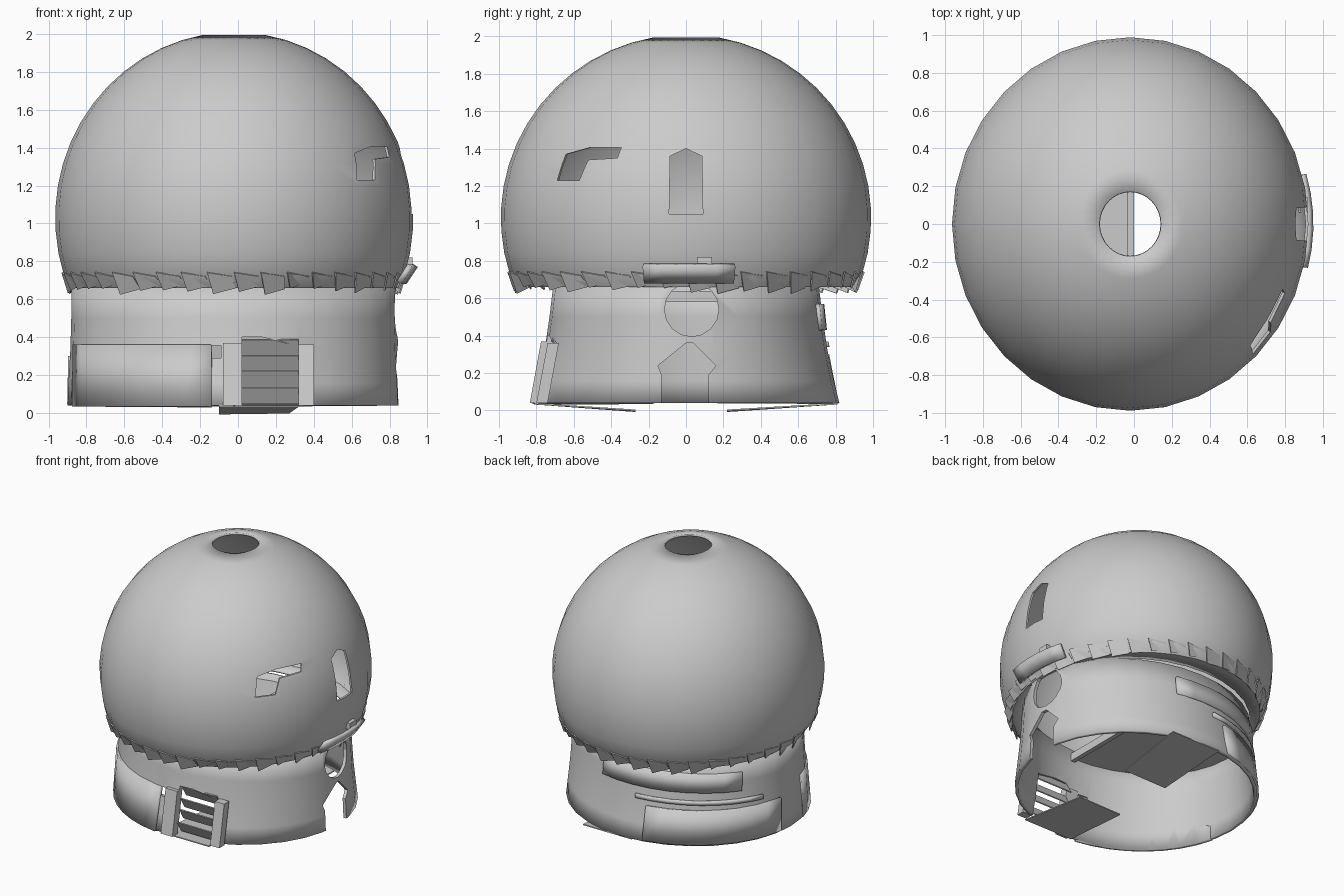
import bpy, bmesh, math, random
from mathutils import Vector, Matrix

if "Cube" in bpy.data.objects:
    bpy.data.objects.remove(bpy.data.objects["Cube"])

random.seed(4)
CX = -0.02
grey = bpy.data.materials.new("plaster_grey")
grey.diffuse_color = (0.6, 0.6, 0.6, 1)
grey.use_nodes = True
grey.node_tree.nodes["Principled BSDF"].inputs["Base Color"].default_value = grey.diffuse_color


def make(name, verts, faces, thick=0.0, smooth=None):
    me = bpy.data.meshes.new(name)
    me.from_pydata(verts, [], faces)
    me.materials.append(grey)
    ob = bpy.data.objects.new(name, me)
    bpy.context.collection.objects.link(ob)
    bm = bmesh.new()
    bm.from_mesh(me)
    bmesh.ops.recalc_face_normals(bm, faces=bm.faces)
    bm.to_mesh(me)
    bm.free()
    if thick:
        m = ob.modifiers.new("shell", "SOLIDIFY")
        m.thickness = thick
        m.offset = -1
    if smooth:
        bpy.context.view_layer.objects.active = ob
        for o in bpy.context.selected_objects:
            o.select_set(False)
        ob.select_set(True)
        bpy.ops.object.shade_smooth_by_angle(angle=math.radians(smooth))
    return ob


def lathe(name, profile, thick, n=32):
    """Profile points are (x radius, y radius, z)."""
    v = [(CX + rx * math.cos(2 * math.pi * i / n), ry * math.sin(2 * math.pi * i / n), z)
         for rx, ry, z in profile for i in range(n)]
    f = [(j * n + i, j * n + (i + 1) % n, (j + 1) * n + (i + 1) % n, (j + 1) * n + i)
         for j in range(len(profile) - 1) for i in range(n)]
    return make(name, v, f, thick, 35)


def cut(target, name, outline, origin, angle, depth=0.5):
    """Cut an outline (across, up) through a wall; angle is the outward direction."""
    out = Vector((math.cos(angle), math.sin(angle), 0))
    side = Vector((-out.y, out.x, 0))
    o = Vector(origin)
    n = len(outline)
    v = [o + side * a + Vector((0, 0, b)) + out * d
         for d in (-depth / 2, depth / 2) for a, b in outline]
    f = [tuple(range(n)), tuple(range(2 * n - 1, n - 1, -1))]
    f += [(i, i + n, (i + 1) % n + n, (i + 1) % n) for i in range(n)]
    c = make(name, v, f)
    c.hide_render = True
    c.hide_viewport = True
    m = target.modifiers.new(name, "BOOLEAN")
    m.operation = "DIFFERENCE"
    m.solver = "EXACT"
    m.object = c


def curved_panel(name, a0, a1, z0, z1, r_low, r_high, thick=0.03, n=8):
    v, f = [], []
    for i in range(n + 1):
        a = math.radians(a0 + (a1 - a0) * i / n)
        for (rx, ry), z in ((r_low, z0), (r_high, z1)):
            v.append((CX + rx * math.cos(a), ry * math.sin(a), z))
    f = [(2 * i, 2 * i + 2, 2 * i + 3, 2 * i + 1) for i in range(n)]
    return make(name, v, f, thick, 35)


def block(name, x0, x1, y0, y1, z0, z1, lean=0.0):
    """Box whose top is shifted by lean along y."""
    v = [(x, y + (lean if z == z1 else 0), z) for z in (z0, z1)
         for x, y in ((x0, y0), (x1, y0), (x1, y1), (x0, y1))]
    return make(name, v, [(3, 2, 1, 0), (4, 5, 6, 7), (0, 1, 5, 4),
                          (1, 2, 6, 5), (2, 3, 7, 6), (3, 0, 4, 7)])


# Dome shell, open at the crown, tucked in under the eaves
prof = []
for k in range(15):
    t = math.radians(80 - k * (80 + 18) / 14)
    prof.append((0.945 * math.cos(t), 0.99 * math.cos(t), 1.03 + 0.98 * math.sin(t)))
prof += [(0.86, 0.89, 0.66), (0.83, 0.76, 0.66)]
dome = lathe("dome", prof, 0.015)
gable = [(-0.09, 1.05), (0.09, 1.05), (0.085, 1.36), (0, 1.40), (-0.085, 1.36)]
cut(dome, "side_window_cutter", gable, (0.85, 0.0, 0), 0, 0.4)
notch = [(-0.21, 1.23), (-0.06, 1.23), (-0.02, 1.34), (0.15, 1.35),
         (0.16, 1.405), (-0.03, 1.405), (-0.18, 1.37)]
cut(dome, "stepped_window_cutter", notch, (0.74, -0.51, 0), math.radians(-36), 0.4)

# Tapered lower wall with openings
wall = lathe("lower_wall", [(0.86, 0.71, 0.67), (0.86, 0.73, 0.5), (0.865, 0.755, 0.33),
                            (0.875, 0.79, 0.16), (0.88, 0.82, 0.04)], 0.025)
rnd = [(0.145 * math.cos(math.pi * i / 8), 0.54 + 0.145 * math.sin(math.pi * i / 8))
       for i in range(16)]
cut(wall, "round_window_cutter", rnd, (0.85, 0.03, 0), 0)
arch = [(-0.13, 0.0), (0.12, 0.0), (0.12, 0.19), (0.16, 0.24), (0.04, 0.36),
        (0.0, 0.36), (-0.15, 0.24), (-0.13, 0.19)]
cut(wall, "side_door_cutter", arch, (0.85, 0.0, 0), 0)
door = [(0.02, 0.0), (0.32, 0.0), (0.32, 0.35), (0.13, 0.40), (0.02, 0.40)]
cut(wall, "front_door_cutter", door, (0, -0.8, 0), -math.pi / 2)
hatch = [(-0.17, 0.29), (-0.09, 0.29), (-0.09, 0.355), (-0.17, 0.355)]
cut(wall, "hatch_cutter", hatch, (0, -0.8, 0), -math.pi / 2)

# Ragged shingles under the eaves
for i in range(40):
    a = 2 * math.pi * i / 40
    w = 0.11
    drop = random.uniform(0.62, 0.66)
    pts = []
    for da, r, z in ((0, 0.965, 0.74), (w * 1.3, 0.95, 0.72),
                     (w * 1.5, 0.90, drop + 0.03), (0.03, 0.93, drop)):
        pts.append((CX + 0.945 * r * math.cos(a + da), 0.99 * r * math.sin(a + da), z))
    make("eave_shingle", pts, [(0, 1, 2, 3)], 0.008)

# Ledge below the side window
curved_panel("side_ledge", -14, 16, 0.68, 0.77, (0.91, 0.93), (0.97, 0.96), 0.03, 5)
block("ledge_peg", 0.87, 0.92, 0.06, 0.14, 0.77, 0.82)

# Raised panels on the front left and on the back
curved_panel("front_panel", 193, 262, 0.035, 0.36, (0.88, 0.83), (0.875, 0.765))
curved_panel("back_low_panel", 101, 172, 0.05, 0.30, (0.89, 0.83), (0.885, 0.78))
curved_panel("back_high_panel", 75, 148, 0.43, 0.57, (0.875, 0.755), (0.875, 0.74))
curved_panel("back_strip", 95, 160, 0.34, 0.37, (0.885, 0.77), (0.885, 0.765))

# Front doorway: posts and slats leaning inwards at their feet
block("door_post_left", -0.08, 0.02, -0.835, -0.77, 0.04, 0.37, 0.06)
block("door_post_right", 0.32, 0.40, -0.80, -0.74, 0.04, 0.36, 0.06)
for i in range(4):
    z = 0.05 + i * 0.085
    y = -0.77 + i * 0.02
    make("door_slat", [(0.02, y + 0.05, z), (0.32, y + 0.05, z),
                       (0.32, y, z + 0.085), (0.02, y, z + 0.085)], [(0, 1, 2, 3)], 0.008)

# Shallow ramps in the open base
for name, y0, y1 in (("front_ramp", -0.81, -0.27), ("back_ramp", 0.81, 0.22)):
    make(name, [(-0.1, y0, 0.04), (0.32, y0, 0.04), (0.27, y1, 0.005), (-0.1, y1, 0.0)],
         [(0, 1, 2, 3)], 0.008)

# Half floor inside and the beam along its edge
n = 16
half = [(CX + 0.83 * math.cos(math.pi / 2 + math.pi * i / n),
         0.70 * math.sin(math.pi / 2 + math.pi * i / n), 0.62) for i in range(n + 1)]
make("upper_floor", half, [tuple(range(n + 1))], 0.015)
block("floor_beam", -0.035, 0.0, -0.69, 0.69, 0.58, 0.64)
